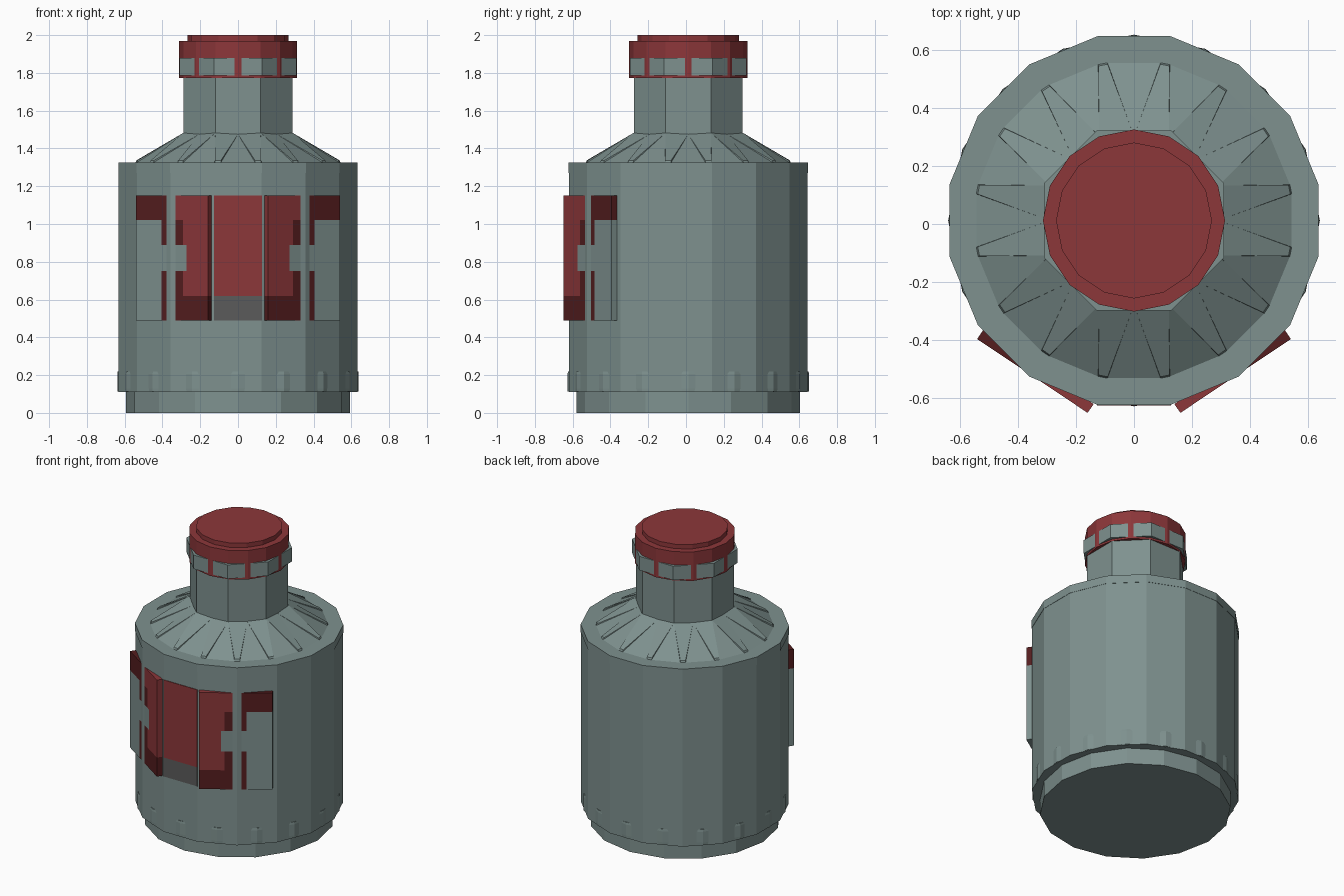
import bpy, bmesh, math
from math import sin, cos, radians, pi

if "Cube" in bpy.data.objects:
    bpy.data.objects.remove(bpy.data.objects["Cube"])

CY = 0.012          # centre line of the bottle
STEP = pi / 8       # one side of a 16-gon
Z0 = 1.325          # top of the body


def material(name, rgb):
    m = bpy.data.materials.new(name)
    m.diffuse_color = (*rgb, 1)
    m.use_nodes = True
    m.node_tree.nodes["Principled BSDF"].inputs["Base Color"].default_value = m.diffuse_color
    return m


GREY = material("grey_green", (0.21, 0.285, 0.275))
RED = material("red", (0.265, 0.038, 0.042))
DARK_RED = material("dark_red", (0.09, 0.0125, 0.0135))
DARK_GREY = material("dark_grey", (0.105, 0.105, 0.105))


def pt(a, r, z):
    """Point at angle a from the front, around the centre line."""
    return (r * sin(a), CY - r * cos(a), z)


def finish(name, bm, mats):
    bmesh.ops.recalc_face_normals(bm, faces=bm.faces)
    me = bpy.data.meshes.new(name)
    bm.to_mesh(me)
    bm.free()
    for m in mats:
        me.materials.append(m)
    ob = bpy.data.objects.new(name, me)
    bpy.context.collection.objects.link(ob)
    return ob


def prism(name, sides, offset, profile, mat):
    """Capped stack of regular polygons; profile is (radius, z) pairs."""
    bm = bmesh.new()
    rings = [[bm.verts.new(pt(offset + 2 * pi * i / sides, r, z)) for i in range(sides)]
             for r, z in profile]
    for lo, hi in zip(rings, rings[1:]):
        for i in range(sides):
            j = (i + 1) % sides
            bm.faces.new((lo[i], lo[j], hi[j], hi[i]))
    bm.faces.new(rings[0][::-1])
    bm.faces.new(rings[-1])
    return finish(name, bm, [mat])


# Body, base and rims
prism("base", 16, 0, [(0.592, 0), (0.592, 0.12)], GREY)
prism("body", 16, STEP / 2, [(0.644, 0.11), (0.644, 1.275)], GREY)
prism("lower_band", 16, 0, [(0.638, 0.112), (0.639, 0.13), (0.639, 0.205), (0.637, 0.22)], GREY)
prism("top_rim", 16, STEP / 2, [(0.646, 1.27), (0.646, Z0)], GREY)

# Pleated shoulder: 16 sloped triangles with raised wedges between them
bm = bmesh.new()
NUB = radians(1.7)


def inner(k):
    """Points round the neck octagon: even = side middle, odd = corner."""
    return pt(k * STEP, 0.290 if k % 2 == 0 else 0.314, 1.475 if k % 2 == 0 else 1.482)


def face(*points):
    bm.faces.new([bm.verts.new(p) for p in points])


for k in range(16):
    a, b = (k - 0.5) * STEP, (k + 0.5) * STEP
    face(pt(a + NUB, 0.55, Z0), pt(b - NUB, 0.55, Z0), inner(k))
    l0, r0 = pt(b - NUB, 0.55, Z0), pt(b + NUB, 0.55, Z0)
    l1, r1 = pt(b - NUB, 0.545, Z0 + 0.012), pt(b + NUB, 0.545, Z0 + 0.012)
    face(l1, r1, inner(k + 1), inner(k))
    face(l0, r0, r1, l1)
    face(l0, l1, inner(k))
    face(r1, r0, inner(k + 1))
bmesh.ops.remove_doubles(bm, verts=bm.verts, dist=0.0001)
finish("shoulder", bm, [GREY])

# Neck, collar and cap
prism("neck", 8, STEP, [(0.312, 1.46), (0.312, 1.79)], GREY)
prism("collar", 8, STEP, [(0.335, 1.785), (0.335, 1.88)], GREY)
prism("cap", 16, 0, [(0.313, 1.772), (0.313, 1.97)], RED)
prism("cap_top", 16, 0, [(0.268, 1.96), (0.268, 2.0)], RED)

# Front label: a thin plate, red above and dark grey at the bottom
FRONT = 0.644 * cos(STEP / 2)
for name, z0, z1, mat in (("front_label", 0.62, 1.15, RED),
                          ("front_label_foot", 0.49, 0.62, DARK_GREY)):
    bm = bmesh.new()
    bmesh.ops.create_cube(bm, size=1)
    for v in bm.verts:
        v.co = (v.co.x * 0.256, CY - FRONT - 0.001 + v.co.y * 0.006,
                (z0 + z1) / 2 + v.co.z * (z1 - z0))
    finish(name, bm, [mat])


def label_colour(u, z):
    """0 grey, 1 red, 2 dark red; u runs outwards along the plate."""
    if u < 0:
        if 0.75 < z < 0.89 and u > -0.098:
            return 0
        if z > 1.02 or (z > 0.62 and u < -0.078):
            return 1
        return 2
    if z > 1.02:
        return 2
    return 0 if u > 0.06 or 0.75 < z < 0.89 else 2


# Side labels: flat plates laid across a body corner, coloured by cell
US = (-0.235, -0.098, -0.078, 0, 0.06, 0.222)
ZS = (0.49, 0.62, 0.75, 0.89, 1.02, 1.15)
for side, label in ((1, "right_label"), (-1, "left_label")):
    bm = bmesh.new()
    a = 1.5 * STEP

    def place(u, d, z):
        return (side * (d * sin(a) + u * cos(a)), CY - d * cos(a) + u * sin(a) * 1.0, z)

    OUT, IN = 0.6385, 0.602

    def quad(points, u, z):
        f = bm.faces.new([bm.verts.new(place(*p)) for p in points])
        f.material_index = label_colour(u, z)

    for u0, u1 in zip(US, US[1:]):
        um = (u0 + u1) / 2
        for z0, z1 in zip(ZS, ZS[1:]):
            for d in (OUT, IN):
                quad([(u0, d, z0), (u1, d, z0), (u1, d, z1), (u0, d, z1)], um, (z0 + z1) / 2)
        for z, zc in ((ZS[0], 0.5), (ZS[-1], 1.1)):
            quad([(u0, OUT, z), (u1, OUT, z), (u1, IN, z), (u0, IN, z)], um, zc)
    for z0, z1 in zip(ZS, ZS[1:]):
        for u in (US[0], US[-1]):
            quad([(u, OUT, z0), (u, IN, z0), (u, IN, z1), (u, OUT, z1)], u, (z0 + z1) / 2)
    bmesh.ops.remove_doubles(bm, verts=bm.verts, dist=0.0001)
    finish(label, bm, [GREY, RED, DARK_RED])
